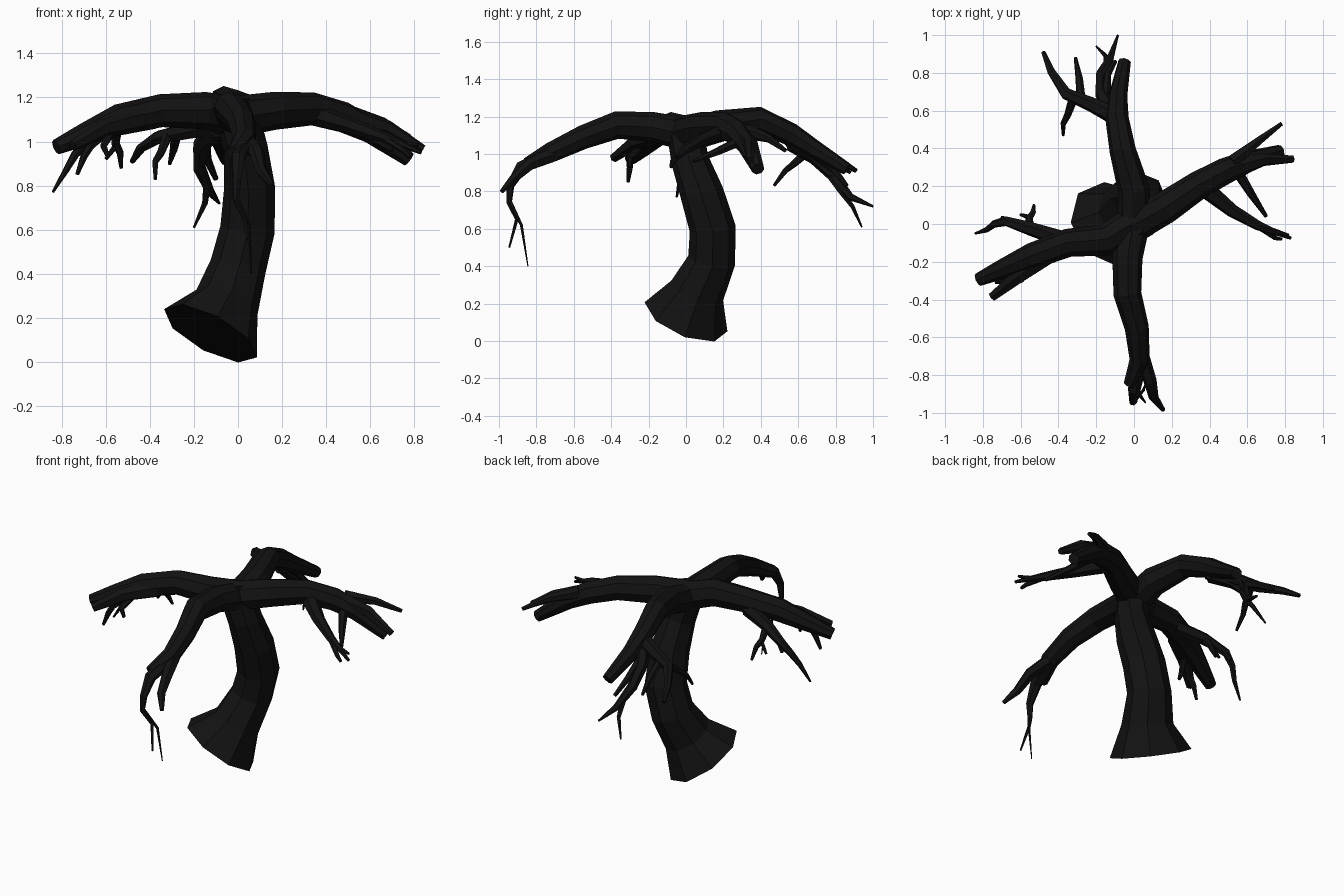
import bpy, bmesh, math
from mathutils import Vector

bark = bpy.data.materials.new("dark_bark")
bark.diffuse_color = (0.006, 0.006, 0.006, 1)


def limb(name, path, sides=8, ref=(-1, 0, 0.42)):
    """Faceted tapering tube along (x, y, z, radius) points, closed at both ends."""
    pts = [Vector(p[:3]) for p in path]
    side = Vector(ref)
    bm = bmesh.new()
    rings = []
    for i, p in enumerate(pts):
        before = (p - pts[i - 1]).normalized() if i else Vector()
        after = (pts[i + 1] - p).normalized() if i + 1 < len(pts) else Vector()
        t = (before + after).normalized()
        side = (side - t * side.dot(t)).normalized()
        up = t.cross(side)
        ring = []
        for k in range(sides):
            a = math.tau * k / sides
            ring.append(bm.verts.new(p + (side * math.cos(a) + up * math.sin(a)) * path[i][3]))
        rings.append(ring)
    for lo, hi in zip(rings, rings[1:]):
        for k in range(sides):
            n = (k + 1) % sides
            bm.faces.new((lo[k], lo[n], hi[n], hi[k]))
    bm.faces.new(rings[0][::-1])
    bm.faces.new(rings[-1])
    bmesh.ops.recalc_face_normals(bm, faces=bm.faces)
    mesh = bpy.data.meshes.new(name)
    bm.to_mesh(mesh)
    bm.free()
    mesh.materials.append(bark)
    bpy.context.collection.objects.link(bpy.data.objects.new(name, mesh))


def twigs(name, *paths):
    for i, path in enumerate(paths, 1):
        limb(f"{name}_{i}", path, 6, (0.3, 0.2, 1))


# Bent trunk with a flared, slanted foot
limb("trunk", [(-.125, 0, .13, .237), (-.05, .06, .27, .15), (0, .137, .43, .128),
               (.043, .143, .6, .124), (.053, .085, .79, .116), (.035, .02, .97, .1),
               (0, 0, 1.1, .1), (-.01, 0, 1.19, .07)])

# Main boughs
UP = (0, 0, 1)
limb("front_bough", [(0, .03, 1.1, .09), (-.035, -.18, 1.145, .08), (-.035, -.37, 1.155, .074),
                     (.015, -.55, 1.09, .064), (.03, -.72, 1.01, .054), (-.02, -.85, .945, .036)], 8, UP)
limb("right_bough", [(-.03, -.02, 1.11, .095), (.17, .09, 1.14, .086), (.34, .205, 1.148, .075),
                     (.48, .28, 1.11, .07), (.6, .33, 1.05, .058), (.775, .385, .92, .035)], 8, UP)
limb("left_bough", [(.02, .02, 1.11, .09), (-.15, -.085, 1.14, .085), (-.35, -.1, 1.14, .075),
                    (-.54, -.17, 1.1, .07), (-.7, -.24, 1.03, .052), (-.825, -.295, .975, .035)], 8, UP)
limb("back_bough", [(0, -.03, 1.09, .09), (0, .18, 1.15, .085), (-.06, .39, 1.183, .07),
                    (-.09, .56, 1.105, .062), (-.085, .68, 1.03, .05), (-.05, .86, .92, .034)], 8, UP)

# Front bough offshoots
twigs("front_twig",
      [(.04, -.7, 1.0, .042), (.085, -.83, .95, .035), (.105, -.92, .87, .026), (.155, -.985, .8, .012)],
      [(.03, -.74, .99, .04), (.0, -.88, .93, .034), (-.005, -.94, .83, .022),
       (-.01, -.945, .74, .015), (.03, -.905, .65, .01), (.06, -.945, .5, .005)],
      [(-.01, -.945, .75, .013), (.05, -.88, .62, .008), (.06, -.845, .4, .003)])

# Right bough offshoots
twigs("right_twig",
      [(.5, .29, 1.11, .055), (.68, .34, 1.06, .036), (.84, .343, .965, .02)],
      [(.52, .33, 1.12, .04), (.66, .44, 1.085, .024), (.78, .53, 1.02, .012)],
      [(.36, .2, 1.12, .05), (.52, .07, 1.07, .036), (.66, -.01, 1.02, .026),
       (.74, -.04, .99, .017), (.83, -.075, .95, .009)],
      [(.66, -.01, 1.02, .02), (.75, -.075, .96, .013), (.78, -.08, .93, .009)],
      [(.74, -.035, .99, .014), (.82, -.06, .985, .008)],
      [(.54, .29, 1.07, .03), (.62, .16, 1.01, .022), (.7, .04, .96, .01)])

# Left bough offshoots
twigs("left_twig",
      [(-.45, -.16, 1.1, .055), (-.61, -.275, 1.06, .042), (-.75, -.385, .98, .026)],
      [(-.38, -.08, 1.1, .045), (-.55, -.025, 1.06, .037), (-.68, .015, 1.0, .026),
       (-.74, .0, .94, .02), (-.78, -.03, .87, .015), (-.84, -.05, .77, .006)],
      [(-.66, .01, 1.0, .018), (-.7, .035, .95, .01)],
      [(-.55, -.02, 1.05, .024), (-.555, .03, .99, .019), (-.535, .06, .95, .016), (-.53, .1, .88, .008)],
      [(-.555, .035, .98, .014), (-.6, .05, .92, .008)],
      [(-.62, -.25, 1.03, .028), (-.67, -.3, .98, .02), (-.7, -.3, .93, .017), (-.73, -.31, .85, .009)],
      [(-.58, -.24, 1.04, .022), (-.61, -.3, .98, .017), (-.59, -.3, .93, .009)])

# Back bough offshoots
twigs("back_twig",
      [(-.08, .56, 1.08, .05), (-.22, .63, 1.05, .04), (-.36, .69, 1.02, .032),
       (-.44, .81, .97, .022), (-.48, .91, .91, .012)],
      [(-.28, .65, 1.03, .026), (-.29, .77, .97, .02), (-.31, .88, .9, .009)],
      [(-.32, .67, 1.03, .026), (-.35, .58, .95, .019), (-.375, .53, .91, .015), (-.375, .47, .83, .008)],
      [(-.1, .57, 1.06, .05), (-.17, .69, .98, .038), (-.175, .79, .88, .03),
       (-.125, .88, .77, .02), (-.085, 1.0, .72, .006)],
      [(-.175, .76, .9, .022), (-.14, .83, .8, .018), (-.15, .89, .72, .013), (-.2, .94, .61, .005)],
      [(-.15, .68, 1.0, .026), (-.14, .79, .92, .02), (-.1, .86, .83, .012)])
